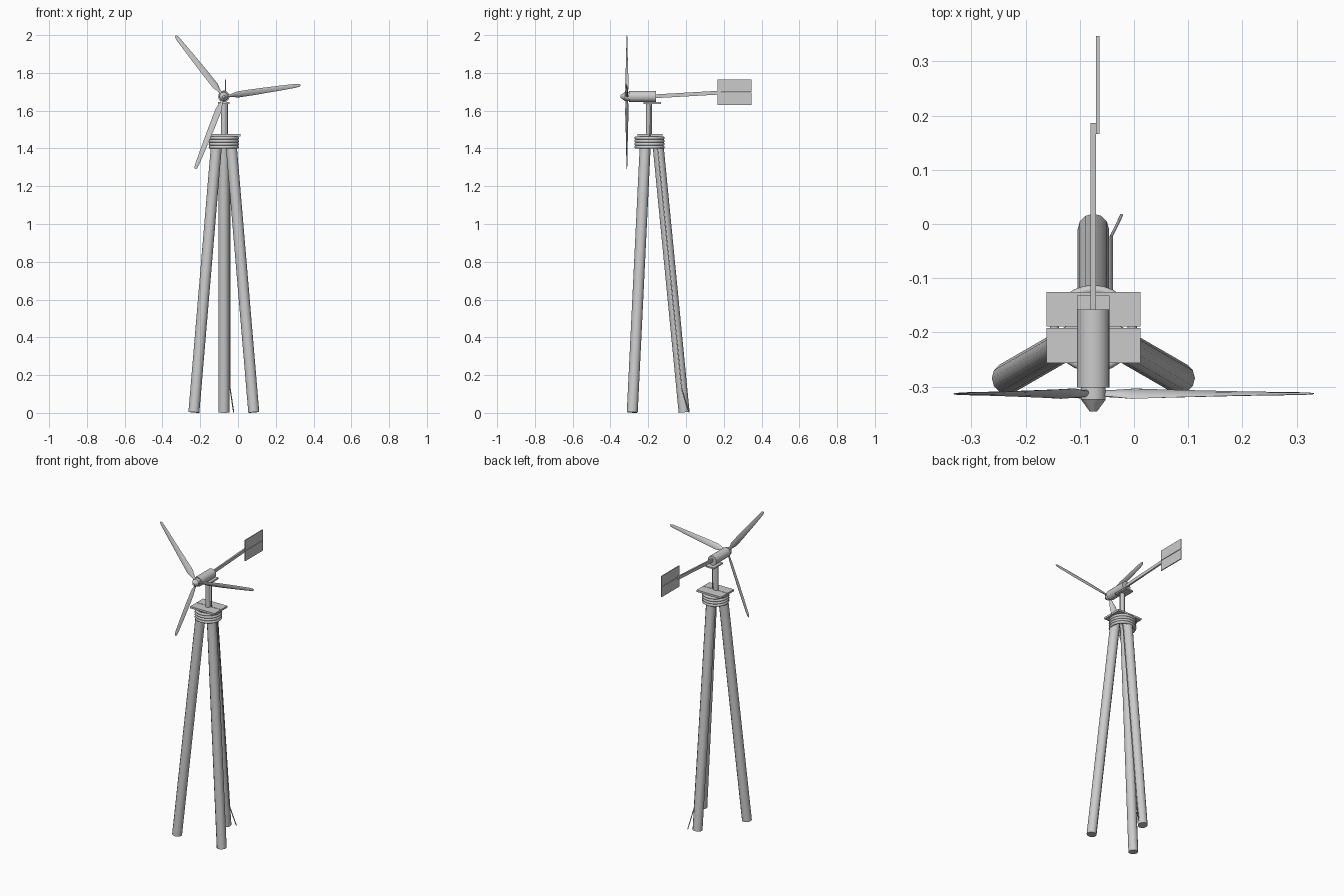
import bpy, bmesh, math
from mathutils import Vector, Matrix

if "Cube" in bpy.data.objects:
    bpy.data.objects.remove(bpy.data.objects["Cube"])

CX, CY = -0.075, -0.193          # tower axis
HUB = Vector((CX, -0.313, 1.675))  # rotor centre

grey = bpy.data.materials.new("light_grey")
grey.diffuse_color = (0.6, 0.6, 0.6, 1)
grey.use_nodes = True
grey.node_tree.nodes["Principled BSDF"].inputs["Base Color"].default_value = grey.diffuse_color


def finish(name, bm, smooth=True):
    bmesh.ops.recalc_face_normals(bm, faces=bm.faces)
    me = bpy.data.meshes.new(name)
    bm.to_mesh(me)
    bm.free()
    ob = bpy.data.objects.new(name, me)
    bpy.context.collection.objects.link(ob)
    me.materials.append(grey)
    if smooth:
        bpy.ops.object.select_all(action='DESELECT')
        ob.select_set(True)
        bpy.context.view_layer.objects.active = ob
        bpy.ops.object.shade_smooth_by_angle(angle=math.radians(40))
    return ob


def rod(name, a, b, r1, r2=None, sides=12):
    """Cylinder or cone between two points."""
    a, b = Vector(a), Vector(b)
    d = b - a
    m = Matrix.Translation((a + b) / 2) @ d.to_track_quat('Z', 'Y').to_matrix().to_4x4()
    bm = bmesh.new()
    bmesh.ops.create_cone(bm, cap_ends=True, segments=sides, radius1=r1,
                          radius2=r1 if r2 is None else r2, depth=d.length, matrix=m)
    return finish(name, bm)


def box(name, lo, hi):
    lo, hi = Vector(lo), Vector(hi)
    bm = bmesh.new()
    bmesh.ops.create_cube(bm, size=1, matrix=Matrix.Translation((lo + hi) / 2)
                          @ Matrix.Diagonal((*(hi - lo), 1)))
    return finish(name, bm, False)


def loft(name, rings, matrix):
    """Skin a list of equal-length point rings and cap both ends."""
    bm = bmesh.new()
    vs = [[bm.verts.new(matrix @ Vector(p)) for p in ring] for ring in rings]
    n = len(vs[0])
    for a, b in zip(vs, vs[1:]):
        for i in range(n):
            bm.faces.new((a[i], a[(i + 1) % n], b[(i + 1) % n], b[i]))
    bm.faces.new(vs[0])
    bm.faces.new(vs[-1])
    return finish(name, bm)


def wire(name, points, radius):
    cu = bpy.data.curves.new(name, 'CURVE')
    cu.dimensions = '3D'
    cu.bevel_depth = radius
    cu.bevel_resolution = 1
    sp = cu.splines.new('POLY')
    sp.points.add(len(points) - 1)
    for p, co in zip(sp.points, points):
        p.co = (*co, 1)
    cu.materials.append(grey)
    bpy.context.collection.objects.link(bpy.data.objects.new(name, cu))


# Tripod legs
for i, deg in enumerate((90, 210, 330)):
    c, s = math.cos(math.radians(deg)), math.sin(math.radians(deg))
    rod(f"leg_{i + 1}", (CX + 0.183 * c, CY + 0.183 * s, 0.003),
        (CX + 0.041 * c, CY + 0.041 * s, 1.46), 0.029)

# Rope lashing around the leg tops
for k in range(4):
    bpy.ops.mesh.primitive_torus_add(location=(CX, CY, 1.407 + 0.016 * k), major_radius=0.072,
                                     minor_radius=0.0085, major_segments=28, minor_segments=8)
    rope = bpy.context.object
    rope.name = f"rope_ring_{k + 1}"
    rope.data.materials.append(grey)
    bpy.ops.object.shade_smooth_by_angle(angle=math.radians(60))

# Platform planks
box("plank_front", (-0.161, -0.256, 1.464), (0.012, -0.192, 1.476))
box("plank_back", (-0.161, -0.189, 1.464), (0.012, -0.125, 1.476))

# Mast, bearing plate and generator body
rod("mast", (CX, -0.196, 1.476), (CX, -0.196, 1.638), 0.015)
box("bearing_plate", (CX - 0.03, -0.225, 1.636), (CX + 0.03, -0.132, 1.645))
rod("generator", (CX, -0.302, 1.675), (CX, -0.158, 1.675), 0.03, sides=20)

# Hub and nose cone
rod("hub", (CX, -0.324, 1.675), (CX, -0.300, 1.675), 0.024, sides=10)
rod("nose_cone", (CX, -0.324, 1.675), (CX, -0.346, 1.675), 0.024, 0.007, sides=10)

# Rotor blades: radius, chord, thickness, twist in degrees
stations = [(0.012, 0.014, 0.012, 40), (0.035, 0.018, 0.010, 38), (0.075, 0.038, 0.008, 30),
            (0.16, 0.035, 0.007, 22), (0.28, 0.028, 0.005, 14), (0.385, 0.021, 0.004, 9),
            (0.403, 0.016, 0.003, 8), (0.411, 0.007, 0.002, 8)]
rings = []
for r, chord, thick, twist in stations:
    rot = Matrix.Rotation(math.radians(twist), 3, 'X')
    ring = []
    for k in range(8):
        t = math.tau * k / 8
        ring.append(Vector((r, 0, 0)) + rot @ Vector((0, thick / 2 * math.sin(t),
                                                      chord / 2 * math.cos(t))))
    rings.append(ring)
for i, deg in enumerate((8.5, 128.5, 248.5)):
    loft(f"blade_{i + 1}", rings,
         Matrix.Translation(HUB) @ Matrix.Rotation(-math.radians(deg), 4, 'Y'))

# Tail boom and vane boards
w, h = 0.005, 0.010
loft("tail_boom", [[(CX - w, y, z - h), (CX + w, y, z - h), (CX + w, y, z + h), (CX - w, y, z + h)]
                   for y, z in ((-0.165, 1.676), (0.186, 1.696))], Matrix.Identity(4))
box("vane_lower", (-0.070, 0.166, 1.631), (-0.064, 0.347, 1.696))
box("vane_upper", (-0.070, 0.166, 1.699), (-0.064, 0.347, 1.765))

# Power cable down the mast and the rear leg
wire("cable", [(-0.055, -0.192, 1.640), (-0.055, -0.190, 1.45), (-0.042, -0.150, 1.39),
               (-0.042, -0.023, 0.13), (-0.023, 0.016, 0.003)], 0.003)
